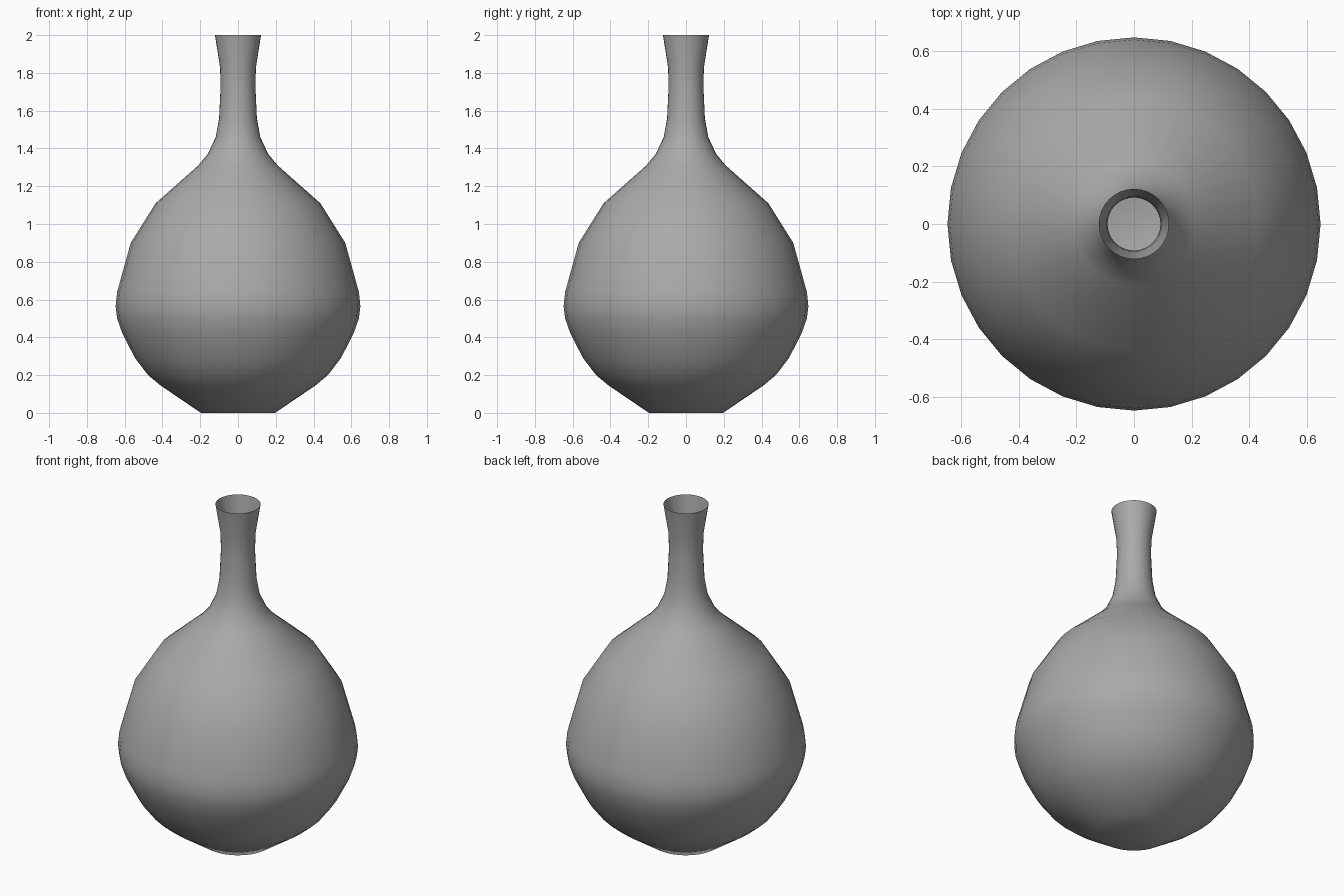
import bpy, bmesh, math

if "Cube" in bpy.data.objects:
    bpy.data.objects.remove(bpy.data.objects["Cube"])

# Outer profile of the vase: (radius, height), foot to lip
PROFILE = [(0.196, 0), (0.41, 0.145), (0.476, 0.20), (0.545, 0.29), (0.612, 0.42),
           (0.64, 0.50), (0.648, 0.565), (0.64, 0.64), (0.568, 0.90), (0.436, 1.11),
           (0.21, 1.31), (0.16, 1.37), (0.118, 1.46), (0.10, 1.56), (0.092, 1.73),
           (0.095, 1.83), (0.122, 2.0)]
SIDES = 32

# Vase body: thin open lathe with a flat floor
bm = bmesh.new()
rings = [[bm.verts.new((r * math.cos(2 * math.pi * i / SIDES),
                        r * math.sin(2 * math.pi * i / SIDES), z))
          for i in range(SIDES)] for r, z in PROFILE]
for low, high in zip(rings, rings[1:]):
    for i in range(SIDES):
        j = (i + 1) % SIDES
        bm.faces.new((low[i], low[j], high[j], high[i]))
bm.faces.new(rings[0][::-1])

mesh = bpy.data.meshes.new("vase")
bm.to_mesh(mesh)
bm.free()
vase = bpy.data.objects.new("vase", mesh)
bpy.context.collection.objects.link(vase)

# Grey clay
clay = bpy.data.materials.new("grey_clay")
clay.diffuse_color = (0.4, 0.4, 0.395, 1)
clay.use_nodes = True
clay.node_tree.nodes["Principled BSDF"].inputs["Base Color"].default_value = clay.diffuse_color
mesh.materials.append(clay)

# Smooth wall, crisp foot edge
bpy.context.view_layer.objects.active = vase
vase.select_set(True)
bpy.ops.object.shade_smooth_by_angle(angle=math.radians(40))
